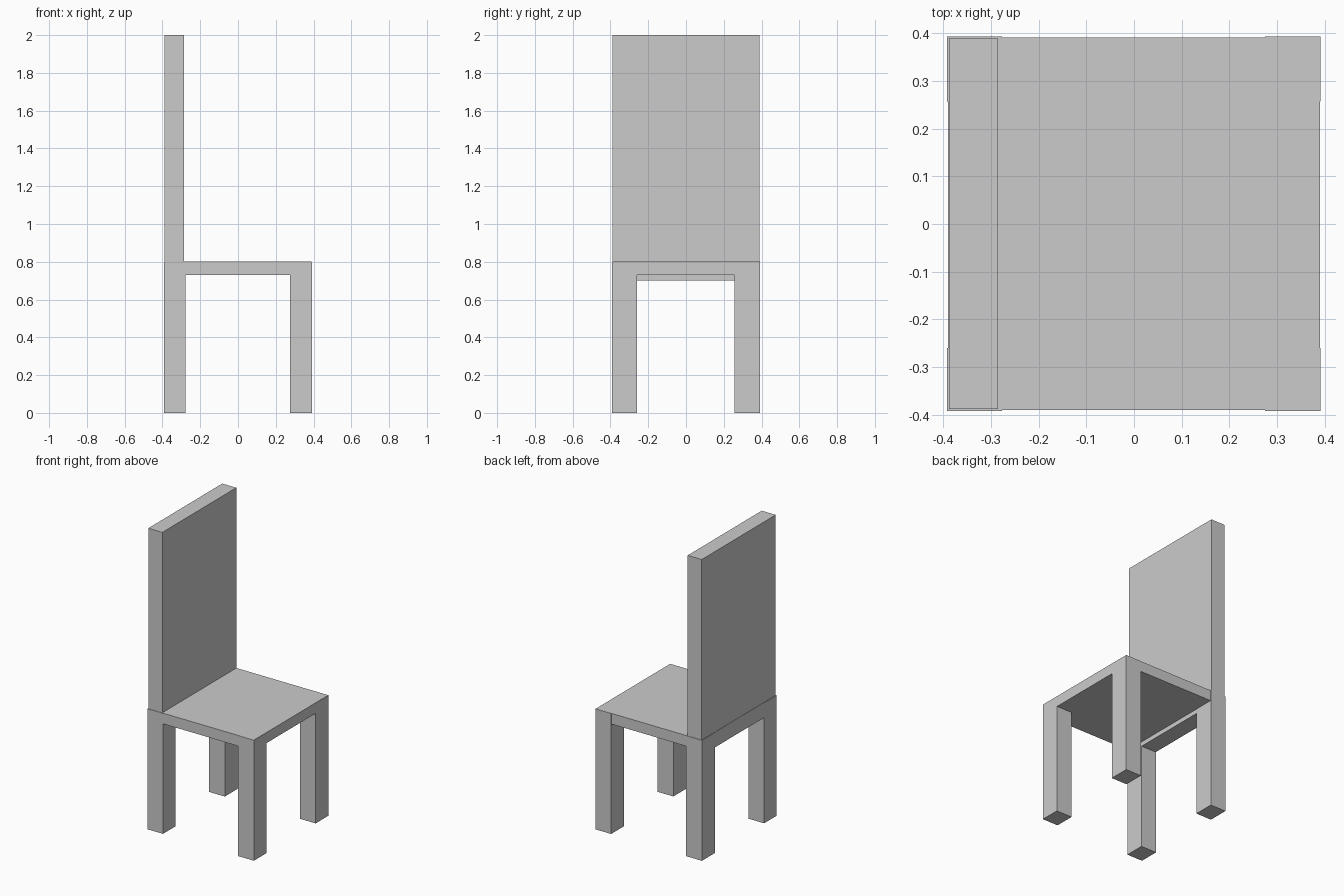
import bpy

if "Cube" in bpy.data.objects:
    bpy.data.objects.remove(bpy.data.objects["Cube"])


def box(name, x, y, z):
    """Box spanning the given (min, max) ranges."""
    bpy.ops.mesh.primitive_cube_add(size=1)
    ob = bpy.context.object
    ob.name = name
    ob.location = [(a + b) / 2 for a, b in (x, y, z)]
    ob.scale = [b - a for a, b in (x, y, z)]
    bpy.ops.object.transform_apply(location=True, rotation=True, scale=True)
    return ob


# Seat slab and tall backrest on its -x edge
box("seat", (-0.39, 0.39), (-0.39, 0.391), (0.73, 0.801))
box("backrest", (-0.388, -0.285), (-0.388, 0.389), (0.80, 2.0))

# Deeper rail under the backrest, joining the rear legs
box("rear_rail", (-0.39, -0.278), (-0.30, 0.30), (0.70, 0.799))

# Four square legs, a hair proud of the seat edges
for end, xs in (("rear", (-0.392, -0.277)), ("front", (0.275, 0.391))):
    box(f"{end}_leg_right", xs, (-0.392, -0.26), (0, 0.80))
    box(f"{end}_leg_left", xs, (0.257, 0.393), (0, 0.80))
